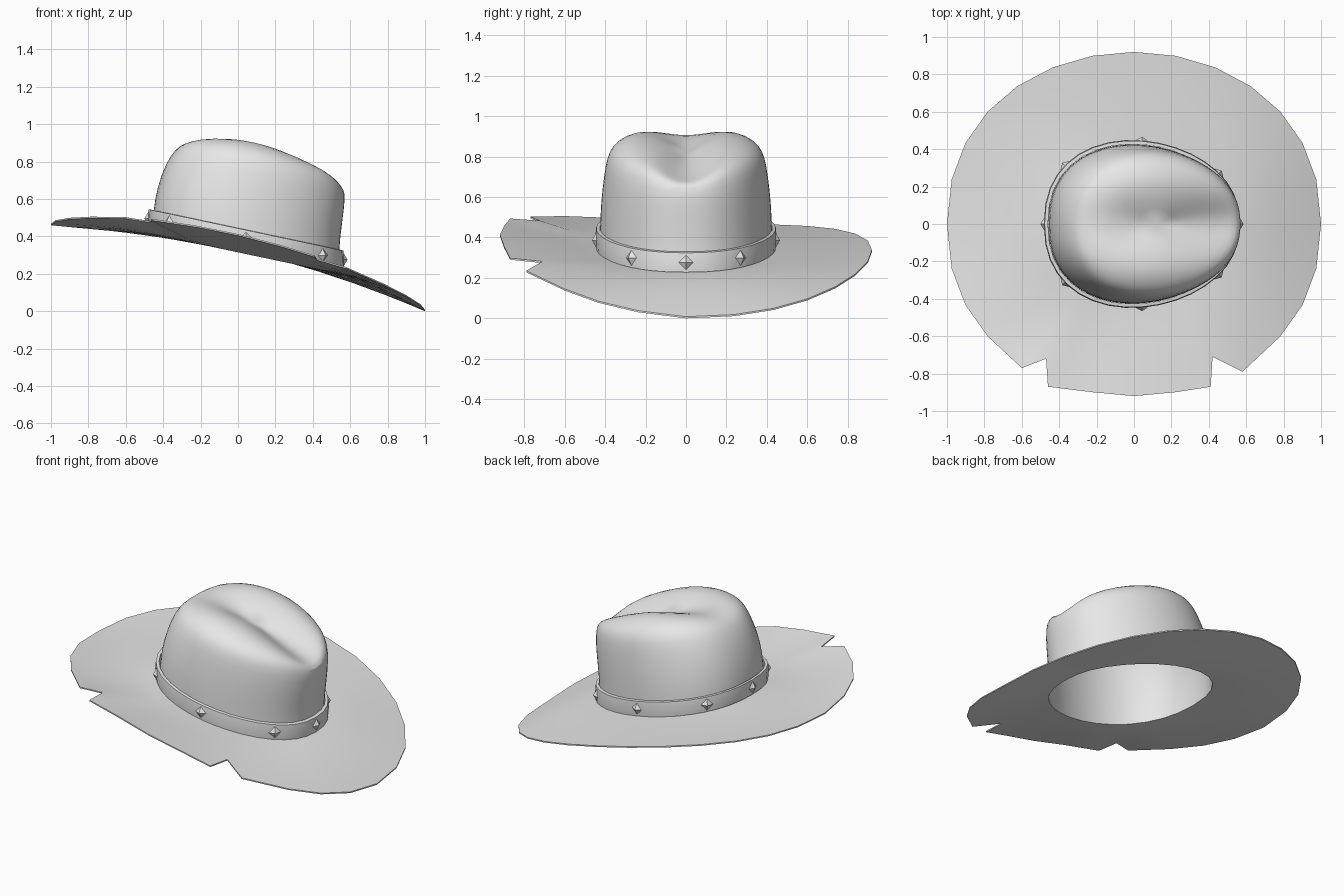
import bpy, bmesh, math
from mathutils import Vector

if "Cube" in bpy.data.objects:
    bpy.data.objects.remove(bpy.data.objects["Cube"])

felt = bpy.data.materials.new("light_grey_felt")
felt.diffuse_color = (0.8, 0.8, 0.8, 1)
felt.use_nodes = True
felt.node_tree.nodes["Principled BSDF"].inputs["Base Color"].default_value = felt.diffuse_color


def egg(t, xb, xf, w):
    """Egg-shaped hat outline, front towards +x."""
    s = math.sin(t)
    x = (xb + xf) / 2 + (xf - xb) / 2 * math.cos(t)
    return x, math.copysign(abs(s) ** 0.87, s) * w * (1 - 0.09 * math.cos(t))


def base_z(x):
    """Tilted plane where crown and brim meet."""
    return 0.345 - 0.212 * x


def loft(name, rings, tip=None, loop=False, subdiv=0):
    """Skin closed rings of equal length, optionally ending in a point."""
    bm = bmesh.new()
    vs = [[bm.verts.new(p) for p in r] for r in rings]
    n = len(vs[0])
    pairs = list(zip(vs, vs[1:]))
    if loop:
        pairs.append((vs[-1], vs[0]))
    for a, b in pairs:
        for i in range(n):
            j = (i + 1) % n
            bm.faces.new((a[i], a[j], b[j], b[i]))
    if tip:
        c = bm.verts.new(tip)
        for i in range(n):
            bm.faces.new((vs[-1][i], vs[-1][(i + 1) % n], c))
    bmesh.ops.recalc_face_normals(bm, faces=bm.faces)
    me = bpy.data.meshes.new(name)
    bm.to_mesh(me)
    bm.free()
    ob = bpy.data.objects.new(name, me)
    bpy.context.collection.objects.link(ob)
    me.materials.append(felt)
    bpy.ops.object.select_all(action='DESELECT')
    ob.select_set(True)
    bpy.context.view_layer.objects.active = ob
    bpy.ops.object.shade_smooth_by_angle(angle=math.radians(40))
    if subdiv:
        m = ob.modifiers.new("smooth", 'SUBSURF')
        m.levels = m.render_levels = subdiv
    return ob


# Crown: rows of back x, front x, half width, back z, front z, side bulge, crease
N = 36
rows = [(-.46, .545, .425, .425, .20, 0, 0),
        (-.455, .54, .425, .54, .33, 0, 0),
        (-.435, .56, .42, .66, .48, 0, 0),
        (-.39, .575, .405, .79, .60, 0, 0),
        (-.335, .57, .39, .88, .685, 0, .45),
        (-.29, .545, .365, .913, .73, .01, .75),
        (-.23, .49, .32, .932, .765, .02, 1),
        (-.14, .38, .24, .94, .81, .03, 1),
        (-.03, .27, .13, .93, .855, .02, 1)]


def crease(x, y):
    k = min(max((x + .25) / .4, 0), 1)
    return (.025 + .06 * k * k * (3 - 2 * k)) * math.exp(-(y / .13) ** 2)


rings = []
for xb, xf, w, zb, zf, bulge, dent in rows:
    ring = []
    for i in range(N):
        t = 2 * math.pi * i / N
        x, y = egg(t, xb, xf, w)
        z = (zb + zf) / 2 + (zf - zb) / 2 * math.cos(t) + bulge * math.sin(t) ** 2
        ring.append((x, y, z - dent * crease(x, y)))
    rings.append(ring)
loft("crown", rings, tip=(.12, 0, .9 - crease(.12, 0)), subdiv=1)

# Brim outline with two notches cut in the -y edge
M = 28
outline = []
for i in range(M):
    t = 2 * math.pi * i / M
    s = math.sin(t)
    p = (math.cos(t), math.copysign(.92 * abs(s) ** .9, s))
    p = {18: (-.6, -.77), 19: (-.46, -.87), 23: (.41, -.87), 24: (.58, -.79)}.get(i, p)
    outline.append((t, p))
    if i in (18, 23):
        outline.append((t + math.pi / M, (-.47, -.72) if i == 18 else (.42, -.71)))


def edge_z(x, y):
    return .338 - .23 * x - .1 * x * x + .075 * max(-y / .92, 0)


# Brim: top surface out to the rim, then the underside back to the opening
top, under = [], []
for s in (0, .2, .4, .6, .8, .93, 1):
    a, b = [], []
    for t, (ox, oy) in outline:
        ix, iy = egg(t, -.46, .545, .425)
        x, y = ix + (ox - ix) * s, iy + (oy - iy) * s
        zi = base_z(ix)
        z = zi + (edge_z(ox, oy) - zi) * s ** 1.25
        a.append((x, y, z))
        b.append((x, y, z - .03 + .022 * s))
    top.append(a)
    under.append(b)
loft("brim", top + under[::-1], loop=True)

# Hat band, with a slightly rounded section
section = [(0, 0), (.018, .002), (.022, .05), (.018, .098), (0, .1)]
band = []
for off, up in section:
    ring = []
    for i in range(N):
        t = 2 * math.pi * i / N
        x, y = egg(t, -.46 - off, .545 + off, .425 + off)
        ring.append((x, y, base_z(x) + up))
    band.append(ring)
loft("hat_band", band, loop=True)

# Diamond studs around the band
for k, deg in enumerate((0, 38, 90, 142, 180, 218, 270, 322)):
    t = math.radians(deg)
    x, y = egg(t, -.478, .563, .443)
    x2, y2 = egg(t + .05, -.478, .563, .443)
    x1, y1 = egg(t - .05, -.478, .563, .443)
    normal = Vector((y2 - y1, x1 - x2, 0)).normalized()
    bpy.ops.mesh.primitive_cone_add(
        vertices=4, radius1=.042, radius2=0, depth=.025,
        location=Vector((x, y, base_z(x) + .05)) + normal * .01,
        rotation=normal.to_track_quat('Z', 'Y').to_euler())
    stud = bpy.context.object
    stud.name = f"band_stud_{k + 1}"
    stud.data.materials.append(felt)
